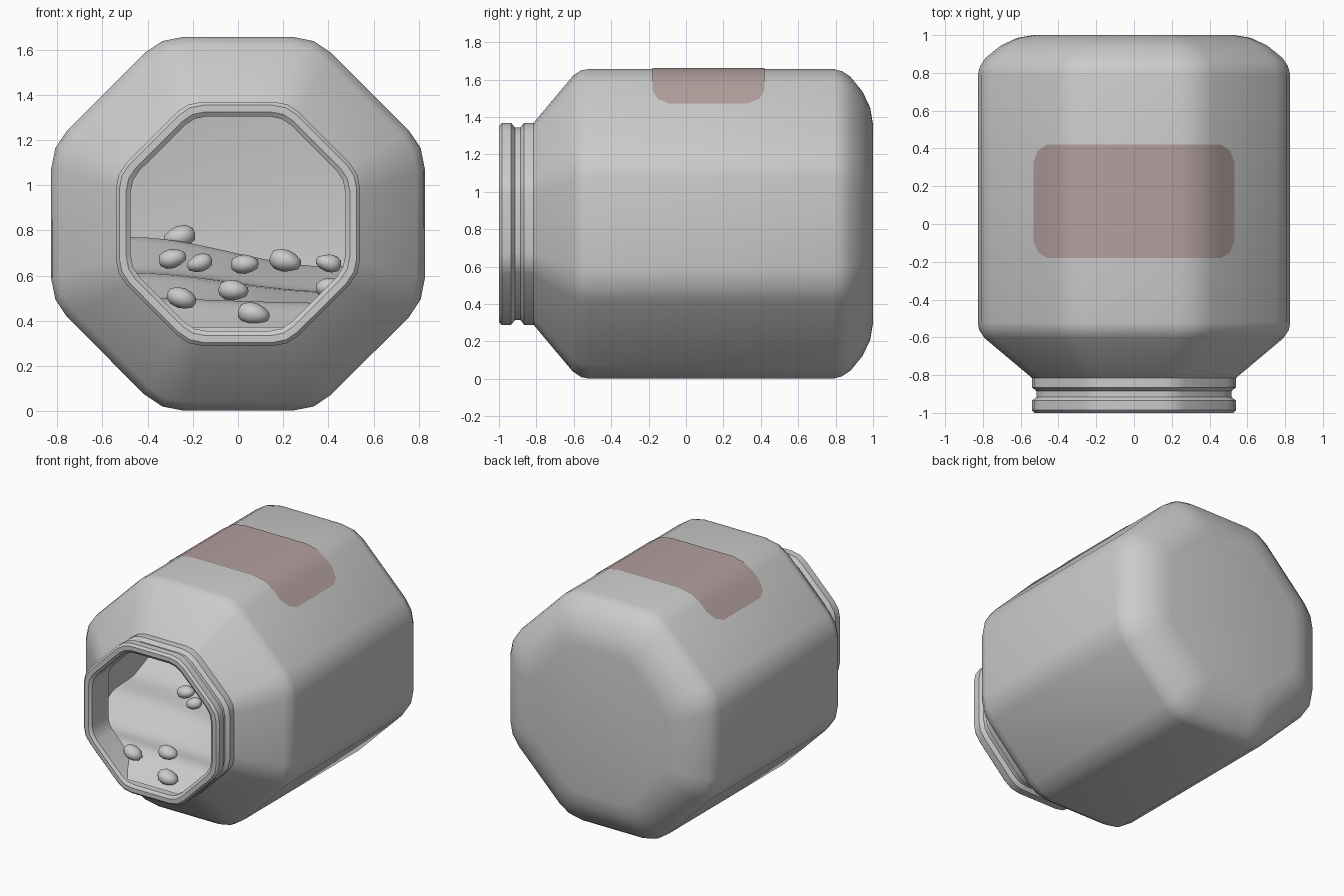
import bpy, bmesh, math, random
from mathutils import Vector

if "Cube" in bpy.data.objects:
    bpy.data.objects.remove(bpy.data.objects["Cube"])

random.seed(4)
CZ = 0.829          # height of the jar axis


def octagon(a):
    """Rounded octagon, apothem a, three points per corner, as (x, z)."""
    pts = []
    base = [(0.413, 0.754), (0.334, 0.807), (0.242, 0.825)]
    for k in range(8):
        t = k * math.pi / 4
        for x, z in base:
            s = a / 0.825
            pts.append((s * (x * math.cos(t) - z * math.sin(t)),
                        s * (x * math.sin(t) + z * math.cos(t))))
    return pts


def finish(name, bm, angle=40, mat=None, normals=True):
    if normals:
        bmesh.ops.recalc_face_normals(bm, faces=bm.faces[:])
    me = bpy.data.meshes.new(name)
    bm.to_mesh(me)
    bm.free()
    ob = bpy.data.objects.new(name, me)
    bpy.context.collection.objects.link(ob)
    if mat:
        me.materials.append(mat)
    bpy.ops.object.select_all(action='DESELECT')
    ob.select_set(True)
    bpy.context.view_layer.objects.active = ob
    bpy.ops.object.shade_smooth_by_angle(angle=math.radians(angle))
    return ob


def skin(bm, rows, closed):
    n = len(rows[0])
    for a, b in zip(rows, rows[1:]):
        for i in range(n if closed else n - 1):
            j = (i + 1) % n
            bm.faces.new((a[i], a[j], b[j], b[i]))


# Jar: outer wall from base to lip, then inner wall back to the inner base
outer = [(1.0, 0.53), (0.985, 0.62), (0.945, 0.705), (0.88, 0.785), (0.835, 0.815),
         (0.79, 0.827), (-0.52, 0.827), (-0.56, 0.82), (-0.605, 0.79), (-0.815, 0.54),
         (-0.835, 0.54), (-0.865, 0.54), (-0.885, 0.515), (-0.915, 0.515),
         (-0.935, 0.54), (-0.985, 0.54), (-1.0, 0.525)]
inner = [(-1.0, 0.495), (-0.985, 0.475), (-0.80, 0.475), (-0.59, 0.745),
         (-0.52, 0.78), (0.79, 0.78), (0.90, 0.70), (0.95, 0.53)]
bm = bmesh.new()
rows = [[bm.verts.new((x, y, CZ + z)) for x, z in octagon(a)] for y, a in outer + inner]
skin(bm, rows, True)
bm.faces.new(rows[0])
bm.faces.new(rows[-1])
finish("jar", bm, 33)


def lerp(table, y):
    """Piecewise linear lookup of every column of a table sorted by y."""
    for p, q in zip(table, table[1:]):
        if y <= q[0]:
            t = max(0, (y - p[0]) / (q[0] - p[0]))
            return [u + (v - u) * t for u, v in zip(p[1:], q[1:])]
    return table[-1][1:]


# Ground inside: rolling terraces, given as y, height on the left, height on the right
terrace = [(-0.97, 0.37, 0.37), (-0.86, 0.43, 0.42), (-0.74, 0.50, 0.48),
           (-0.58, 0.49, 0.47), (-0.30, 0.61, 0.53), (-0.08, 0.62, 0.53),
           (0.28, 0.77, 0.64), (0.93, 0.75, 0.62)]


def ground(x, y):
    l, r = lerp(terrace, y)
    t = min(1, max(0, (x + 0.47) / 0.87))
    t = t * t * (3 - 2 * t)
    return l + (r - l) * t


def half_width(y, z):
    a = lerp(inner, y)[0]
    return min(a, 1.414 * a - (CZ - z)) + 0.01


bm = bmesh.new()
rows = []
for i in range(39):
    y = -0.97 + 1.9 * i / 38
    row = []
    for j in range(25):
        u = -1 + j / 12
        x = u * half_width(y, ground(u * 0.5, y))
        row.append(bm.verts.new((x, y, ground(x, y))))
    rows.append(row)
skin(bm, rows, False)
finish("ground", bm, 60, normals=False)

# Pebbles: x, y, height, width
pebbles = [(0.07, -0.90, 0.43, 0.15), (-0.02, -0.77, 0.535, 0.14), (-0.25, -0.84, 0.50, 0.14),
           (-0.17, -0.26, 0.655, 0.12), (-0.29, -0.18, 0.675, 0.13), (0.03, -0.2, 0.65, 0.13),
           (0.21, 0.1, 0.665, 0.15), (0.40, 0.15, 0.655, 0.12), (-0.26, 0.35, 0.77, 0.15),
           (0.40, -0.4, 0.55, 0.12)]
for n, (x, y, z, w) in enumerate(pebbles):
    bm = bmesh.new()
    bmesh.ops.create_icosphere(bm, subdivisions=2, radius=1)
    tilt = random.uniform(-0.4, 0.4)
    skew = random.uniform(-0.25, 0.25)
    for v in bm.verts:
        c = v.co
        px, pz = c.x * w / 2, c.z * w * 0.33 * (1 + skew * c.x)
        v.co = Vector((x + px * math.cos(tilt) - pz * math.sin(tilt),
                       y + c.y * w * 0.4,
                       z + px * math.sin(tilt) + pz * math.cos(tilt)))
    finish("pebble_%d" % (n + 1), bm, 60)

# Label wrapped over the top facet and both upper slopes: x, y half-length
mat = bpy.data.materials.new("label_brown")
mat.diffuse_color = (0.45, 0.35, 0.34, 1)
mat.use_nodes = True
mat.node_tree.nodes["Principled BSDF"].inputs["Base Color"].default_value = mat.diffuse_color
half = [(0.532, 0.21), (0.508, 0.27), (0.46, 0.30), (0.413, 0.30), (0.334, 0.30), (0.242, 0.30)]
cols = [(-x, h) for x, h in half] + [(x, h) for x, h in reversed(half)]
top = {0.413: 0.754, 0.334: 0.807, 0.242: 0.825}
bm = bmesh.new()
rows = []
for x, h in cols:
    z = CZ + top.get(abs(x), 1.167 - abs(x)) + 0.008
    rows.append([bm.verts.new((x, 0.12 + h * s, z)) for s in (-1, 1)])
skin(bm, [list(r) for r in zip(*rows)], False)
for f in bm.faces:
    f.normal_update()
    if f.normal.z < 0:
        f.normal_flip()
finish("label", bm, 40, mat, normals=False)
